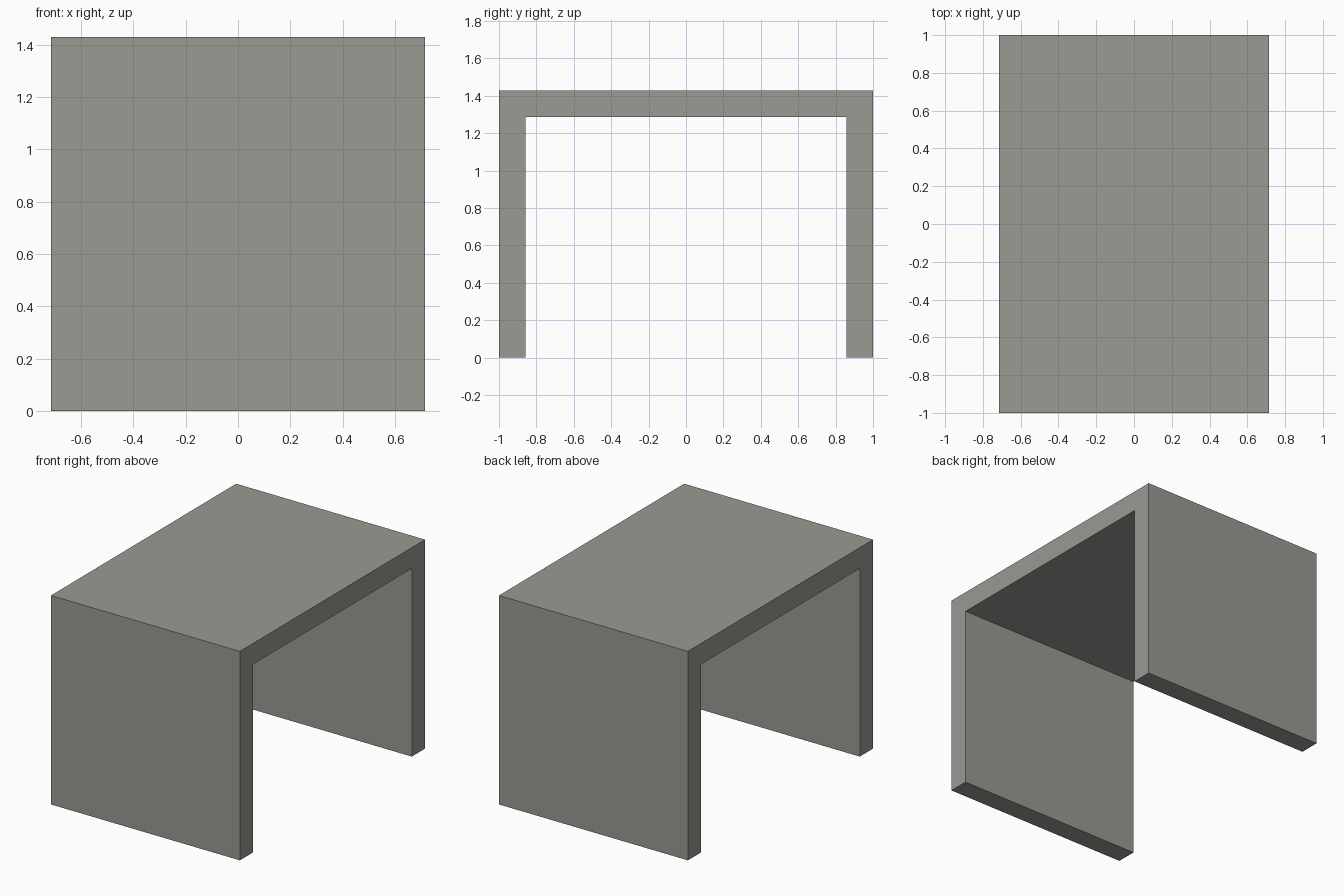
import bpy, bmesh

if "Cube" in bpy.data.objects:
    bpy.data.objects.remove(bpy.data.objects["Cube"])

W, L, H, T = 1.4286, 2.0, 1.4286, 0.1429   # width, length, height, panel thickness

# Single warm grey
grey = bpy.data.materials.new("warm_grey")
grey.diffuse_color = (0.328, 0.319, 0.292, 1.0)
grey.use_nodes = True
grey.node_tree.nodes["Principled BSDF"].inputs["Base Color"].default_value = grey.diffuse_color

# Upside-down U profile in the YZ plane, extruded along X
y, yi, zi = L / 2, L / 2 - T, H - T
profile = [(-y, 0), (-yi, 0), (-yi, zi), (yi, zi), (yi, 0), (y, 0), (y, H), (-y, H)]

bm = bmesh.new()
face = bm.faces.new([bm.verts.new((-W / 2, py, pz)) for py, pz in profile])
ext = bmesh.ops.extrude_face_region(bm, geom=[face])
bmesh.ops.translate(bm, vec=(W, 0, 0),
                    verts=[g for g in ext["geom"] if isinstance(g, bmesh.types.BMVert)])
bmesh.ops.recalc_face_normals(bm, faces=bm.faces)

# Table: two side panels and a top in one piece
mesh = bpy.data.meshes.new("waterfall_table")
bm.to_mesh(mesh)
bm.free()
mesh.materials.append(grey)
table = bpy.data.objects.new("waterfall_table", mesh)
bpy.context.collection.objects.link(table)
